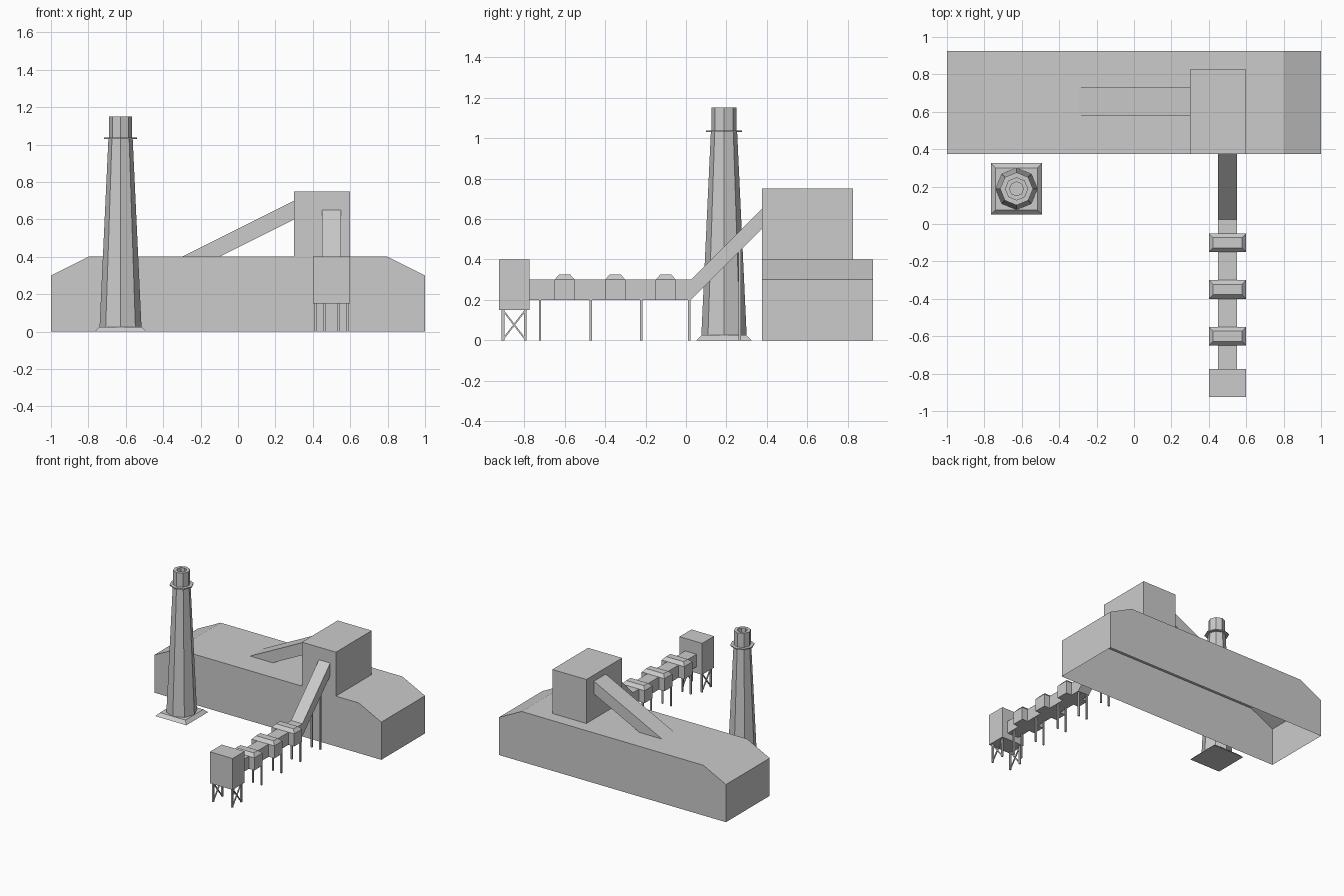
import bpy, bmesh
from math import sin, cos, pi
from mathutils import Vector

if "Cube" in bpy.data.objects:
    bpy.data.objects.remove(bpy.data.objects["Cube"])


def finish(name, bm):
    bmesh.ops.recalc_face_normals(bm, faces=bm.faces)
    me = bpy.data.meshes.new(name)
    bm.to_mesh(me)
    bm.free()
    ob = bpy.data.objects.new(name, me)
    bpy.context.collection.objects.link(ob)
    return ob


def extrude_profile(name, pts, offset, open_bottom=False):
    """Close a planar profile and sweep it along offset."""
    bm = bmesh.new()
    face = bm.faces.new([bm.verts.new(p) for p in pts])
    ext = bmesh.ops.extrude_face_region(bm, geom=[face], use_keep_orig=True)
    moved = [g for g in ext["geom"] if isinstance(g, bmesh.types.BMVert)]
    bmesh.ops.translate(bm, verts=moved, vec=offset)
    if open_bottom:
        low = min(v.co.z for v in bm.verts)
        gone = [f for f in bm.faces if all(abs(v.co.z - low) < 1e-5 for v in f.verts)]
        bmesh.ops.delete(bm, geom=gone, context='FACES_ONLY')
    return finish(name, bm)


def box(name, x, y, z, open_bottom=False):
    pts = [(x[0], y[0], z[0]), (x[1], y[0], z[0]), (x[1], y[1], z[0]), (x[0], y[1], z[0])]
    ob = extrude_profile(name, pts, (0, 0, z[1] - z[0]))
    if open_bottom:
        bm = bmesh.new()
        bm.from_mesh(ob.data)
        gone = [f for f in bm.faces if f.normal.z < -0.9]
        bmesh.ops.delete(bm, geom=gone, context='FACES_ONLY')
        bm.to_mesh(ob.data)
        bm.free()
    return ob


def rect_loft(name, cx, cy, sections):
    """Stack of rectangles (half x, half y, z), capped at both ends."""
    bm = bmesh.new()
    rings = [[bm.verts.new((cx + sx * hx, cy + sy * hy, z))
              for sx, sy in ((-1, -1), (1, -1), (1, 1), (-1, 1))] for hx, hy, z in sections]
    for a, b in zip(rings, rings[1:]):
        for i in range(4):
            j = (i + 1) % 4
            bm.faces.new((a[i], a[j], b[j], b[i]))
    bm.faces.new(rings[0])
    bm.faces.new(rings[-1])
    return finish(name, bm)


def lathe(name, cx, cy, profile, sides=8):
    bm = bmesh.new()
    rings = [[bm.verts.new((cx + r * cos(2 * pi * i / sides), cy + r * sin(2 * pi * i / sides), z))
              for i in range(sides)] for r, z in profile]
    for a, b in zip(rings, rings[1:]):
        for i in range(sides):
            j = (i + 1) % sides
            bm.faces.new((a[i], a[j], b[j], b[i]))
    bm.faces.new(rings[0])
    bm.faces.new(rings[-1])
    return finish(name, bm)


def strut(name, a, b, w):
    """Square bar from a to b."""
    a, b = Vector(a), Vector(b)
    d = b - a
    u = Vector((1, 0, 0)) * w / 2
    v = d.cross(u).normalized() * w / 2
    return extrude_profile(name, [a - u - v, a + u - v, a + u + v, a - u + v], d)


# Main hall with sloped roof ends, open underneath
Y0, Y1 = 0.375, 0.925
hall = [(-1, 0), (1, 0), (1, 0.3), (0.8, 0.4), (-0.8, 0.4), (-1, 0.3)]
extrude_profile("main_hall", [(x, Y0, z) for x, z in hall], (0, Y1 - Y0, 0), open_bottom=True)

# Transfer tower on the roof
box("transfer_tower", (0.3, 0.6), (Y0, 0.825), (0.4, 0.75), open_bottom=True)

# Roof gallery sloping into the tower
gallery = [(-0.3, 0.4), (-0.1, 0.4), (0.3, 0.6), (0.3, 0.7)]
extrude_profile("roof_gallery", [(x, 0.58, z) for x, z in gallery], (0, 0.15, 0))

# Conveyor: level run and incline
run = [(-0.775, 0.2), (0.025, 0.2), (0.025, 0.3), (-0.775, 0.3)]
incline = [(0.025, 0.2), (Y0, 0.55), (Y0, 0.65), (0.025, 0.3)]
for name, prof in (("conveyor_run", run), ("conveyor_incline", incline)):
    extrude_profile(name, [(0.45, y, z) for y, z in prof], (0.1, 0, 0))

# Hooded housings along the conveyor
for y in (-0.1, -0.35, -0.6):
    rect_loft("conveyor_hood", 0.5, y, [(0.1, 0.05, 0.2), (0.1, 0.05, 0.3), (0.077, 0.027, 0.325)])

# Trestle legs
for y, top in ((-0.722, 0.2), (-0.472, 0.2), (-0.222, 0.2), (0.016, 0.2), (0.266, 0.445)):
    for s in (-1, 1):
        strut("trestle_leg", (0.5 + s * 0.037, y, 0), (0.5 + s * 0.037, y, top), 0.012)

# Loading house on braced legs
YC = -0.85
box("loading_house", (0.4, 0.6), (YC - 0.075, YC + 0.075), (0.15, 0.4))
for s in (-1, 1):
    x = 0.5 + s * 0.084
    for t in (-1, 1):
        strut("house_leg", (x, YC + t * 0.055, 0), (x, YC + t * 0.055, 0.15), 0.013)
        strut("house_brace", (x, YC - t * 0.055, 0.005), (x, YC + t * 0.055, 0.148), 0.008)

# Chimney: base, tapered octagonal shaft, flange and hollow cap
CX, CY = -0.628, 0.188
rect_loft("chimney_base", CX, CY, [(0.137, 0.137, 0), (0.112, 0.112, 0.025)])
lathe("chimney", CX, CY, [(0.112, 0.025), (0.065, 1.03), (0.088, 1.03), (0.088, 1.038),
                          (0.062, 1.038), (0.062, 1.15), (0.037, 1.15), (0.037, 1.05)])
